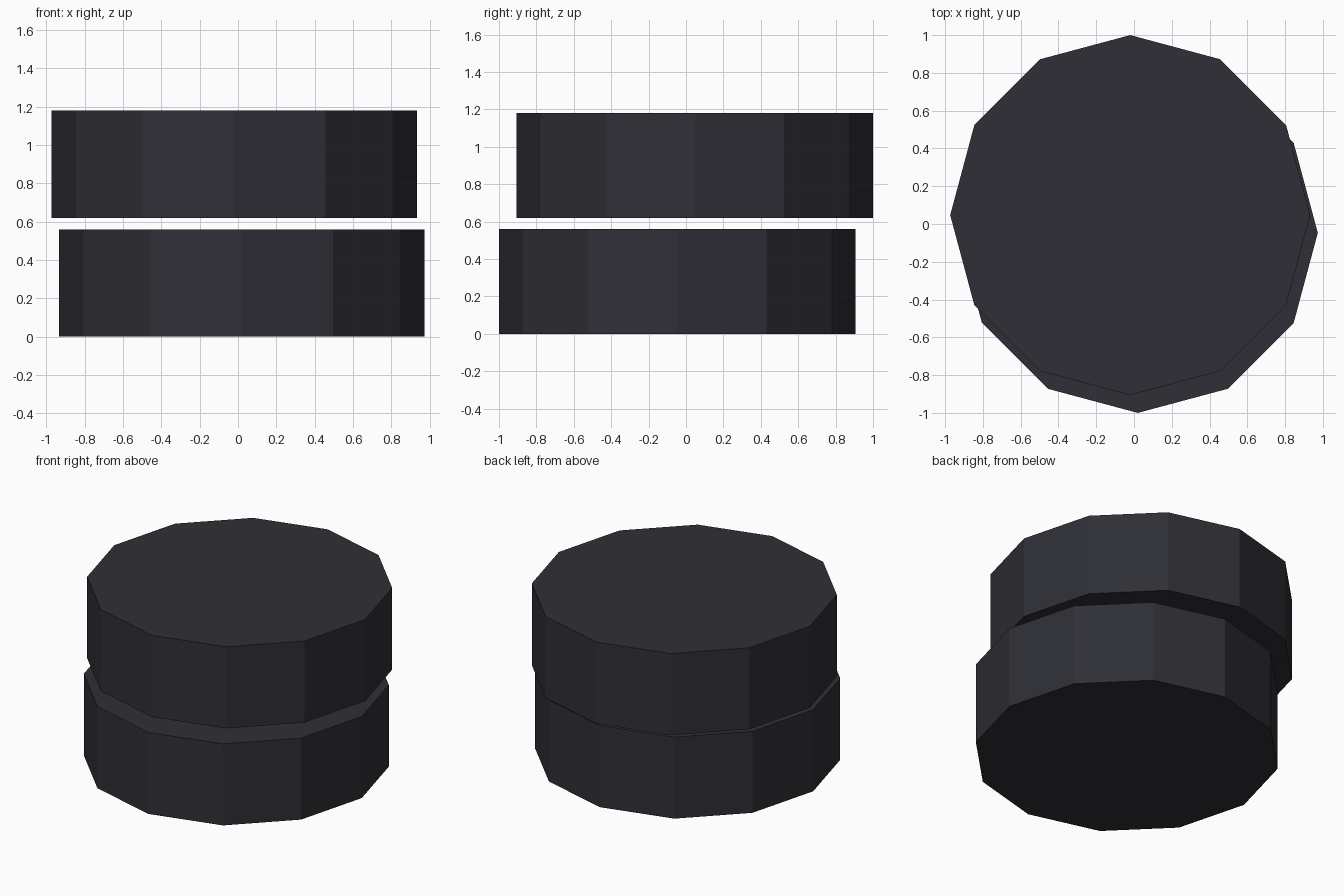
import bpy

if "Cube" in bpy.data.objects:
    bpy.data.objects.remove(bpy.data.objects["Cube"], do_unlink=True)

SIDES = 12
RADIUS = 0.953
HEIGHT = 0.56
GAP = 0.06

# Dark rubber-like colour
charcoal = bpy.data.materials.new("charcoal")
charcoal.use_nodes = True
colour = (0.028, 0.028, 0.037, 1)
charcoal.diffuse_color = colour
charcoal.node_tree.nodes["Principled BSDF"].inputs["Base Color"].default_value = colour


def disc(name, x, y, bottom):
    """Flat-sided drum standing on the given height."""
    bpy.ops.mesh.primitive_cylinder_add(
        vertices=SIDES, radius=RADIUS, depth=HEIGHT,
        location=(x, y, bottom + HEIGHT / 2))
    obj = bpy.context.object
    obj.name = name
    obj.data.materials.append(charcoal)
    return obj


# Two stacked discs, shifted in opposite directions
disc("lower_disc", 0.02, -0.047, 0)
disc("upper_disc", -0.02, 0.047, HEIGHT + GAP)
